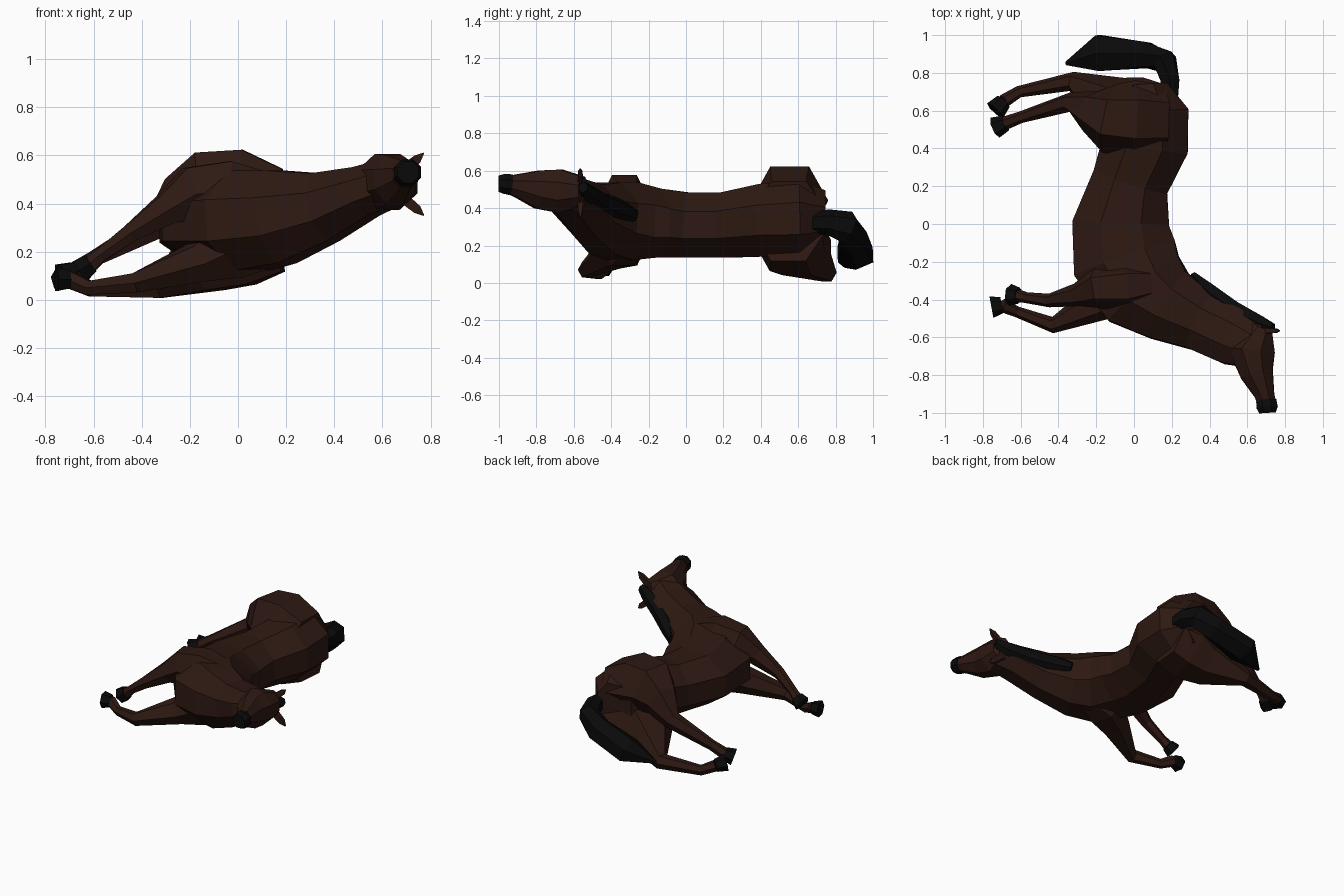
import bpy, bmesh, math
from mathutils import Vector


def material(name, rgb):
    m = bpy.data.materials.new(name)
    m.diffuse_color = (*rgb, 1)
    return m


COAT = material("dark_brown_coat", (0.027, 0.0095, 0.006))
BLACK = material("black_hair", (0.003, 0.003, 0.003))


def loft(name, sections, sides, mat, phase=0.5, fit=(1.05, 1.05)):
    """Skin rings given as (x, y, z, half_depth, half_height), facing along the path."""
    bm = bmesh.new()
    pts = [Vector(s[:3]) for s in sections]
    rings = []
    for i, s in enumerate(sections):
        d0 = (pts[i] - pts[max(i - 1, 0)]).normalized()
        d1 = (pts[min(i + 1, len(pts) - 1)] - pts[i]).normalized()
        t = (d0 + d1).normalized()
        side = t.cross(Vector((0, 0, 1))).normalized()
        up = side.cross(t)
        ring = []
        for k in range(sides):
            a = 2 * math.pi * (k + phase) / sides
            ring.append(bm.verts.new(pts[i] + side * math.cos(a) * s[3] * fit[0]
                                     + up * math.sin(a) * s[4] * fit[1]))
        rings.append(ring)
    for r, q in zip(rings, rings[1:]):
        for k in range(sides):
            j = (k + 1) % sides
            bm.faces.new((r[k], r[j], q[j], q[k]))
    bm.faces.new(rings[0])
    bm.faces.new(rings[-1])
    bmesh.ops.recalc_face_normals(bm, faces=bm.faces)
    me = bpy.data.meshes.new(name)
    bm.to_mesh(me)
    bm.free()
    me.materials.append(mat)
    ob = bpy.data.objects.new(name, me)
    bpy.context.collection.objects.link(ob)
    return ob


# Trunk and neck, lying on the side with the belly towards -x
loft("body_and_neck", [
    (0.05, 0.735, 0.34, 0.13, 0.16),
    (0.06, 0.60, 0.345, 0.235, 0.215),
    (0.06, 0.42, 0.335, 0.235, 0.20),
    (-0.02, 0.22, 0.31, 0.21, 0.18),
    (-0.07, 0.00, 0.31, 0.265, 0.18),
    (-0.05, -0.18, 0.32, 0.29, 0.19),
    (0.05, -0.34, 0.33, 0.26, 0.215),
    (0.18, -0.43, 0.345, 0.205, 0.20),
    (0.36, -0.52, 0.385, 0.16, 0.15),
    (0.53, -0.60, 0.45, 0.155, 0.11),
    (0.64, -0.65, 0.49, 0.12, 0.10)], 8, COAT)

# Head and dark muzzle
loft("head", [
    (0.68, -0.55, 0.49, 0.06, 0.08),
    (0.62, -0.67, 0.49, 0.13, 0.12),
    (0.65, -0.79, 0.50, 0.09, 0.105),
    (0.69, -0.90, 0.52, 0.055, 0.065),
    (0.70, -0.94, 0.525, 0.05, 0.052)], 8, COAT)
loft("muzzle", [
    (0.70, -0.935, 0.525, 0.055, 0.057),
    (0.705, -0.97, 0.53, 0.058, 0.055),
    (0.707, -1.0, 0.53, 0.045, 0.045)], 8, BLACK)

# Ears
for label, s in (("upper", 1), ("lower", -1)):
    loft(label + "_ear", [
        (0.69, -0.565, 0.48 + s * 0.06, 0.02, 0.03),
        (0.745, -0.565, 0.48 + s * 0.105, 0.016, 0.025),
        (0.772, -0.565, 0.48 + s * 0.13, 0.003, 0.003)], 4, COAT)

# Mane along the crest
loft("mane", [
    (0.31, -0.27, 0.36, 0.02, 0.03),
    (0.38, -0.35, 0.39, 0.05, 0.055),
    (0.52, -0.45, 0.43, 0.05, 0.055),
    (0.66, -0.525, 0.48, 0.045, 0.05),
    (0.735, -0.55, 0.51, 0.025, 0.03)], 6, BLACK)

# Tail sweeping round behind the hind legs
loft("tail", [
    (0.18, 0.63, 0.32, 0.055, 0.055),
    (0.19, 0.76, 0.325, 0.055, 0.065),
    (0.165, 0.86, 0.30, 0.065, 0.085),
    (0.06, 0.895, 0.23, 0.075, 0.09),
    (-0.18, 0.905, 0.15, 0.105, 0.08),
    (-0.36, 0.85, 0.09, 0.01, 0.01)], 6, BLACK)

# Legs: thick end first, ending at the pastern; the hoof path follows each
legs = {
    "upper_front_leg": ([
        (0.12, -0.31, 0.42, 0.09, 0.11), (-0.04, -0.33, 0.445, 0.13, 0.135),
        (-0.19, -0.335, 0.44, 0.11, 0.115), (-0.30, -0.375, 0.375, 0.06, 0.065),
        (-0.45, -0.405, 0.275, 0.035, 0.038),
        (-0.57, -0.39, 0.185, 0.028, 0.028), (-0.61, -0.38, 0.15, 0.032, 0.033)],
        (-0.655, -0.375, 0.12)),
    "lower_front_leg": ([
        (0.12, -0.31, 0.24, 0.09, 0.11), (-0.03, -0.34, 0.22, 0.14, 0.135),
        (-0.18, -0.41, 0.15, 0.10, 0.08),
        (-0.43, -0.535, 0.07, 0.042, 0.042), (-0.62, -0.465, 0.05, 0.028, 0.03),
        (-0.70, -0.43, 0.085, 0.035, 0.035)],
        (-0.755, -0.44, 0.085)),
    "upper_hind_leg": ([
        (0.16, 0.55, 0.41, 0.18, 0.14), (0.0, 0.555, 0.44, 0.20, 0.19),
        (-0.13, 0.56, 0.44, 0.18, 0.18),
        (-0.23, 0.60, 0.40, 0.11, 0.12), (-0.34, 0.645, 0.31, 0.05, 0.06),
        (-0.60, 0.565, 0.17, 0.03, 0.032), (-0.68, 0.535, 0.12, 0.035, 0.035)],
        (-0.735, 0.51, 0.10)),
    "lower_hind_leg": ([
        (0.16, 0.55, 0.26, 0.18, 0.15), (0.0, 0.565, 0.23, 0.21, 0.18),
        (-0.14, 0.62, 0.16, 0.17, 0.135),
        (-0.33, 0.755, 0.055, 0.05, 0.05),
        (-0.61, 0.70, 0.045, 0.03, 0.032), (-0.69, 0.65, 0.08, 0.035, 0.035)],
        (-0.735, 0.60, 0.095)),
}
for name, (secs, tip) in legs.items():
    loft(name, secs, 6, COAT, 0, (1.03, 1.12))
    loft(name.replace("leg", "hoof"), [
        (*secs[-1][:3], 0.042, 0.038), (*tip, 0.056, 0.05)], 6, BLACK, 0, (1.03, 1.12))
